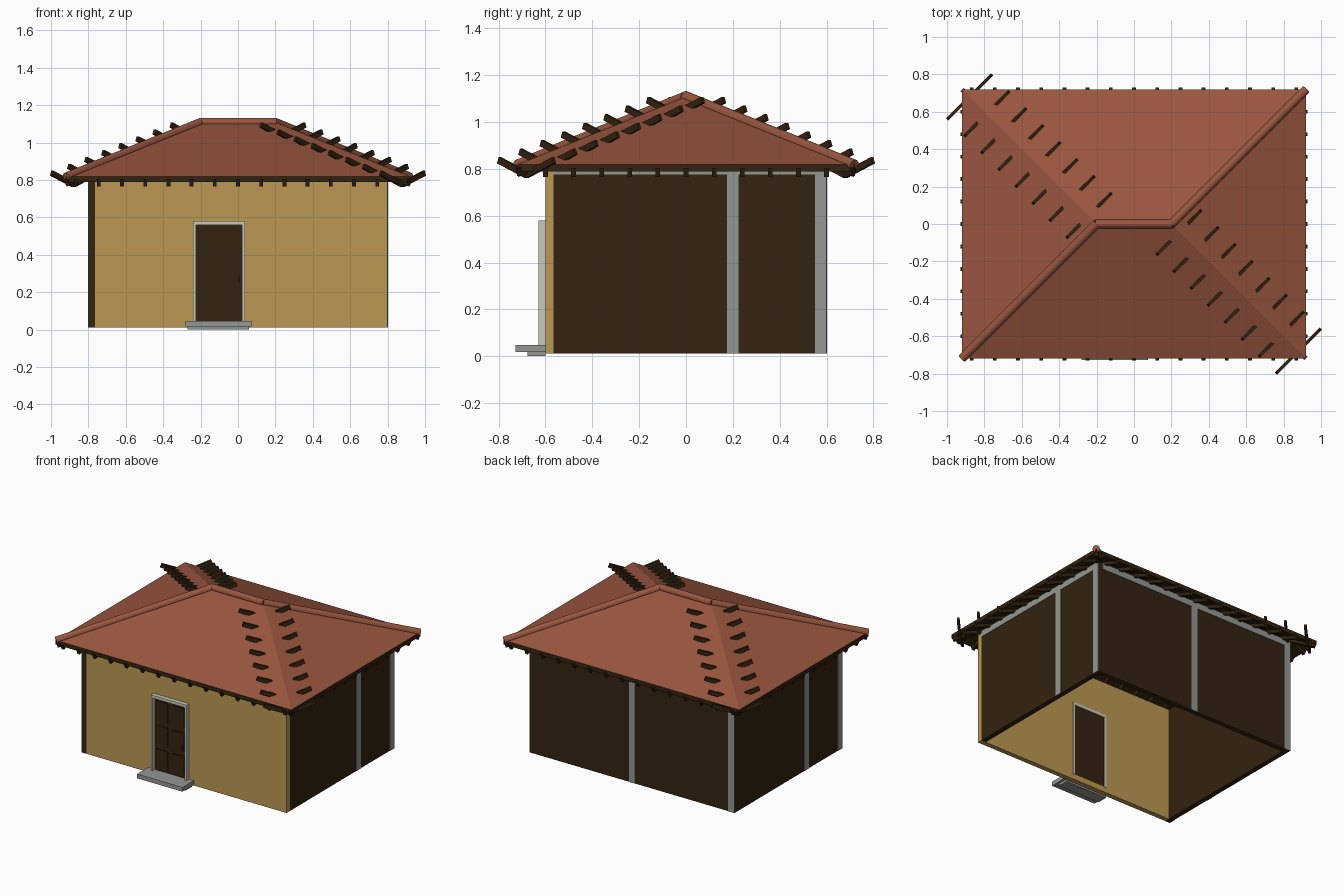
import bpy, bmesh, math
from mathutils import Vector

if "Cube" in bpy.data.objects:
    bpy.data.objects.remove(bpy.data.objects["Cube"])


def mat(name, rgb):
    m = bpy.data.materials.new(name)
    m.diffuse_color = (*rgb, 1)
    m.use_nodes = True
    m.node_tree.nodes["Principled BSDF"].inputs["Base Color"].default_value = m.diffuse_color
    return m


YELLOW = mat("ochre_plaster", (0.50, 0.315, 0.088))
BROWN = mat("dark_wood", (0.034, 0.017, 0.005))
RED = mat("roof_red", (0.32, 0.093, 0.05))
GREY = mat("stone_grey", (0.30, 0.31, 0.29))
CREAM = mat("cream_trim", (0.60, 0.59, 0.47))


def finish(name, bm, *mats):
    me = bpy.data.meshes.new(name)
    bm.to_mesh(me)
    bm.free()
    for m in mats:
        me.materials.append(m)
    ob = bpy.data.objects.new(name, me)
    bpy.context.collection.objects.link(ob)
    return ob


def add_box(bm, x0, x1, y0, y1, z0, z1):
    vs = bmesh.ops.create_cube(bm, size=1)["verts"]
    bmesh.ops.scale(bm, vec=(x1 - x0, y1 - y0, z1 - z0), verts=vs)
    bmesh.ops.translate(bm, vec=((x0 + x1) / 2, (y0 + y1) / 2, (z0 + z1) / 2), verts=vs)


def boxes(name, material, *bounds):
    bm = bmesh.new()
    for b in bounds:
        add_box(bm, *b)
    return finish(name, bm, material)


def add_beam(bm, a, b, w, h):
    """Rectangular bar from a to b."""
    a, b = Vector(a), Vector(b)
    d = b - a
    vs = bmesh.ops.create_cube(bm, size=1)["verts"]
    bmesh.ops.scale(bm, vec=(d.length, w, h), verts=vs)
    bmesh.ops.rotate(bm, matrix=d.to_track_quat('X', 'Z').to_matrix(), verts=vs)
    bmesh.ops.translate(bm, vec=(a + b) / 2, verts=vs)


# walls, overlapping at the corners like a pinwheel
B, T = 0.012, 0.82
DX0, DX1, DZ = -0.225, 0.022, 0.56
boxes("front_wall", YELLOW,
      (-0.765, DX0, -0.6, -0.565, B, T), (DX1, 0.8, -0.6, -0.565, B, T),
      (DX0, DX1, -0.6, -0.565, DZ, T), (DX0, DX1, -0.6, -0.565, B, 0.05))
boxes("left_wall", BROWN, (-0.8, -0.765, -0.6, 0.565, B, T))
boxes("back_wall", BROWN, (-0.8, 0.765, 0.565, 0.6, B, T))
boxes("right_wall", BROWN, (0.765, 0.8, -0.565, 0.6, B, T))

# thin grey posts and top rails on the outer faces
P = 0.003
boxes("right_posts", GREY, (0.8, 0.8 + P, 0.175, 0.225, B, T), (0.8, 0.8 + P, 0.55, 0.6, B, T),
      (0.8, 0.8 + P, -0.565, 0.6, 0.775, T))
boxes("left_posts", GREY, (-0.8 - P, -0.8, -0.225, -0.175, B, T), (-0.8 - P, -0.8, -0.6, -0.55, B, T),
      (-0.8 - P, -0.8, -0.6, 0.565, 0.775, T))
boxes("back_posts", GREY, (-0.025, 0.025, 0.6, 0.6 + P, B, T), (-0.8, -0.75, 0.6, 0.6 + P, B, T),
      (-0.8, 0.765, 0.6, 0.6 + P, 0.775, T))

# door
boxes("door_frame", CREAM, (-0.24, DX0, -0.63, -0.56, 0.047, 0.58),
      (DX1, 0.037, -0.63, -0.56, 0.047, 0.58), (DX0, DX1, -0.63, -0.56, DZ, 0.58))
boxes("door_leaf", BROWN, (DX0, DX1, -0.605, -0.565, 0.047, DZ))
boxes("door_panels", BROWN, *[(x, x + 0.085, -0.612, -0.605, z0, z1)
                              for x in (-0.208, -0.08)
                              for z0, z1 in ((0.07, 0.20), (0.24, 0.365), (0.405, 0.54))])
boxes("door_handle", BROWN, (0.0, 0.01, -0.63, -0.605, 0.25, 0.29))

# steps
boxes("steps", GREY, (-0.28, 0.075, -0.727, -0.6, 0.017, 0.047), (-0.27, 0.06, -0.676, -0.6, 0, 0.017))

# hip roof: red top, dark edge and underside
EX, EY, RX, EZ, AZ = 0.92, 0.72, 0.2, 0.818, 1.108
SLOPE = (AZ - EZ) / EY
bm = bmesh.new()
layers = []
for dz in (0, -0.03):
    layers.append([bm.verts.new(c) for c in (
        (-EX, -EY, EZ + dz), (EX, -EY, EZ + dz), (EX, EY, EZ + dz), (-EX, EY, EZ + dz),
        (-RX, 0, AZ + dz), (RX, 0, AZ + dz))])
for k, v in enumerate(layers):
    for idx in ((0, 1, 5, 4), (1, 2, 5), (2, 3, 4, 5), (3, 0, 4)):
        f = bm.faces.new([v[i] for i in (idx if k == 0 else idx[::-1])])
        f.material_index = k
top, low = layers
for i in range(4):
    j = (i + 1) % 4
    bm.faces.new((low[i], low[j], top[j], top[i])).material_index = 1
finish("roof", bm, RED, BROWN)

# round caps on the ridge and on two opposite hips
bm = bmesh.new()
for a, b in (((-RX, 0, AZ), (RX, 0, AZ)),
             ((-RX, 0, AZ), (-EX + 0.005, -EY + 0.005, EZ)),
             ((RX, 0, AZ), (EX - 0.005, EY - 0.005, EZ))):
    a, b = Vector(a), Vector(b)
    d = b - a
    vs = bmesh.ops.create_cone(bm, segments=12, radius1=0.024, radius2=0.024,
                               depth=d.length + 0.01, cap_ends=True)["verts"]
    bmesh.ops.rotate(bm, matrix=d.to_track_quat('Z', 'Y').to_matrix(), verts=vs)
    bmesh.ops.translate(bm, vec=(a + b) / 2, verts=vs)
finish("ridge_and_hip_caps", bm, RED)

# rafters under every slope, ends showing below the eaves
bm = bmesh.new()
Z0 = EZ - 0.036
for s in (-1, 1):
    for k in range(-7, 8):
        x = k * 0.124
        run = EY - max(0.02, abs(x) - RX)
        add_beam(bm, (x, s * (EY + 0.002), Z0), (x, s * (EY - run), Z0 + run * SLOPE), 0.02, 0.036)
    for k in range(-5, 6):
        y = k * 0.12
        run = EY - max(0.02, abs(y))
        add_beam(bm, (s * (EX + 0.002), y, Z0), (s * (EX - run), y, Z0 + run * SLOPE), 0.02, 0.036)
    for t in (-1, 1):  # hip rafters
        add_beam(bm, (s * 0.915, t * 0.715, Z0 + 0.005), (s * RX, 0, AZ - 0.035), 0.025, 0.036)
finish("rafters", bm, BROWN)

# V-shaped battens rising through the roof along the other two hips
bm = bmesh.new()
for s in (-1, 1):
    for i in range(8):
        cx, cy = 0.24 + 0.0913 * i, 0.045 + 0.0908 * i
        zc = AZ - (cx - RX) * SLOPE - 0.06
        for e in (-1, 1):
            add_beam(bm, (s * cx, -s * cy, zc),
                     (s * cx + e * 0.117, -s * cy + e * 0.117, zc + 0.062), 0.017, 0.028)
finish("hip_battens", bm, BROWN)
